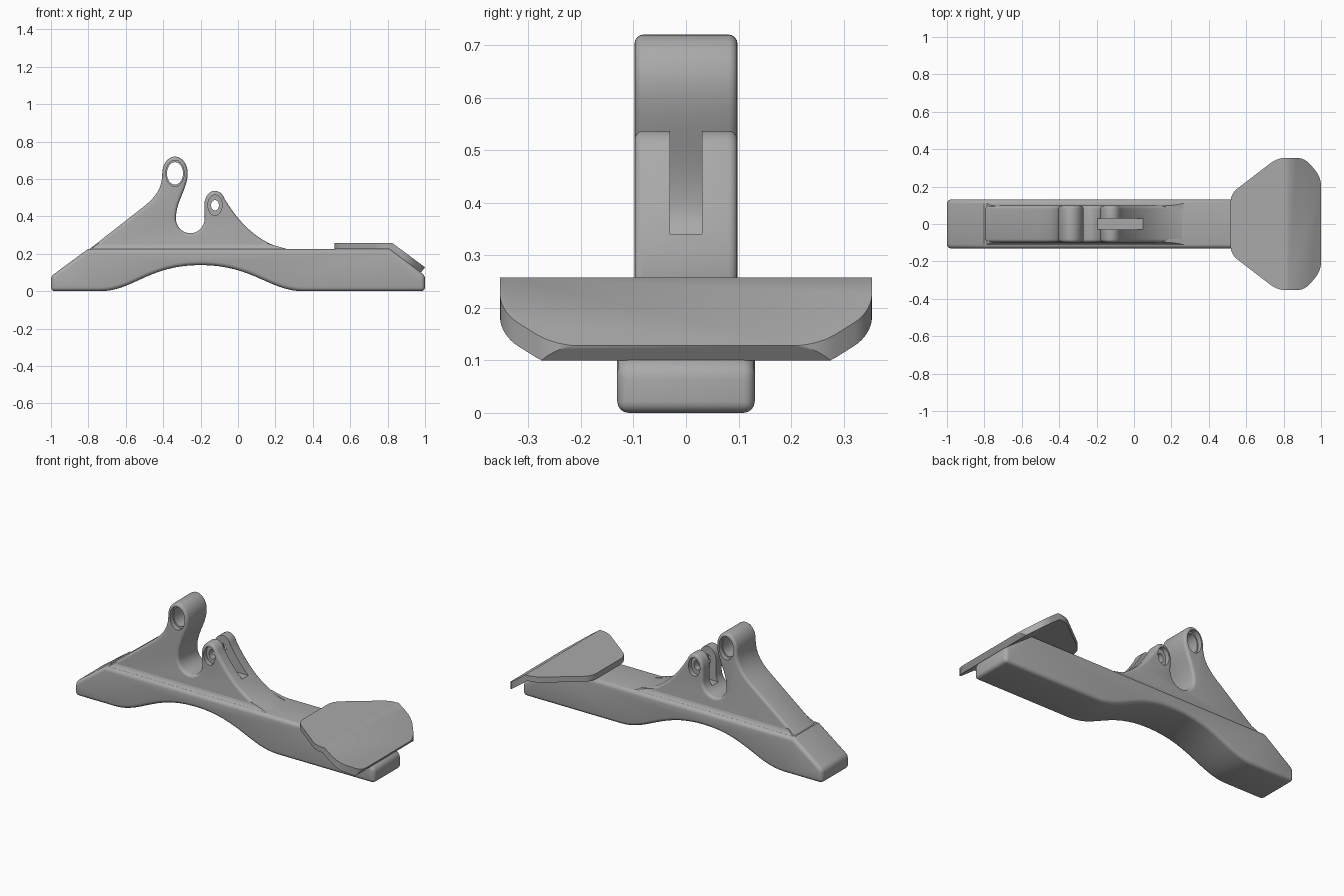
import bpy, bmesh
from math import sin, cos, radians
from mathutils import Vector
from mathutils.geometry import interpolate_bezier

if "Cube" in bpy.data.objects:
    bpy.data.objects.remove(bpy.data.objects["Cube"])

grey = bpy.data.materials.new("plain grey")
grey.use_nodes = True
colour = (0.40, 0.40, 0.40, 1)
grey.diffuse_color = colour
grey.node_tree.nodes["Principled BSDF"].inputs["Base Color"].default_value = colour


def curve(a, b, c, d, n=16):
    pts = interpolate_bezier(*[Vector((p[0], p[1], 0)) for p in (a, b, c, d)], n)
    return [(p.x, p.y) for p in pts]


def arc(cx, cz, rx, rz, start, end, n=20):
    angles = [radians(start + (end - start) * i / n) for i in range(n + 1)]
    return [(cx + rx * cos(a), cz + rz * sin(a)) for a in angles]


def fillet(points, r):
    """Round every corner of a closed outline."""
    out = []
    for i, p in enumerate(points):
        p, a, b = Vector(p), Vector(points[i - 1]), Vector(points[(i + 1) % len(points)])
        p0, p1 = p + (a - p).normalized() * r, p + (b - p).normalized() * r
        out += curve(p0, p0.lerp(p, 0.6), p1.lerp(p, 0.6), p1, 8)
    return out


def prism(name, outline, low, high, axis="y"):
    """Extrude an outline along the chosen axis."""
    place = {"x": lambda a, b, h: (h, a, b),
             "y": lambda a, b, h: (a, h, b),
             "z": lambda a, b, h: (a, b, h)}[axis]
    clean = [p for i, p in enumerate(outline)
             if (Vector(p) - Vector(outline[i - 1])).length > 1e-3]
    bm = bmesh.new()
    rings = [[bm.verts.new(place(a, b, h)) for a, b in clean] for h in (low, high)]
    for ring in rings:
        bm.faces.new(ring)
    for i in range(len(clean)):
        bm.faces.new((rings[0][i - 1], rings[0][i], rings[1][i], rings[1][i - 1]))
    bmesh.ops.recalc_face_normals(bm, faces=bm.faces)
    if bm.calc_volume(signed=True) < 0:
        bmesh.ops.reverse_faces(bm, faces=bm.faces)
    mesh = bpy.data.meshes.new(name)
    bm.to_mesh(mesh)
    bm.free()
    mesh.materials.append(grey)
    obj = bpy.data.objects.new(name, mesh)
    bpy.context.collection.objects.link(obj)
    return obj


def select(obj):
    bpy.ops.object.select_all(action="DESELECT")
    obj.select_set(True)
    bpy.context.view_layer.objects.active = obj


def soften(obj, width):
    select(obj)
    mod = obj.modifiers.new("rounded rim", "BEVEL")
    mod.width, mod.segments = width, 4
    mod.limit_method, mod.angle_limit = "ANGLE", radians(42)
    mod.use_clamp_overlap = False
    bpy.ops.object.modifier_apply(modifier=mod.name)


def boolean(obj, tool, operation="DIFFERENCE"):
    select(obj)
    mod = obj.modifiers.new("cut", "BOOLEAN")
    mod.object, mod.operation, mod.solver = tool, operation, "EXACT"
    mod.use_self = True
    bpy.ops.object.modifier_apply(modifier=mod.name)
    bpy.data.objects.remove(tool)


def smooth(obj, angle=32):
    select(obj)
    bpy.ops.object.shade_smooth_by_angle(angle=radians(angle))


# Long base with arched underside
base_outline = [(-1, 0), (-1, 0.08), (-0.803, 0.225), (0.81, 0.225), (1, 0.085), (1, 0)]
base_outline += curve((0.35, 0), (0.17, 0), (0.08, 0.14), (-0.2, 0.14))
base_outline += curve((-0.2, 0.14), (-0.48, 0.14), (-0.56, 0), (-0.74, 0))
base = prism("base", base_outline, -0.131, 0.131)
soften(base, 0.022)
smooth(base)

# Narrower upper body with tall lug, gap and short lug
upper_outline = [(-0.82, 0.16), (-0.82, 0.205)]
upper_outline += curve((-0.52, 0.44), (-0.44, 0.50), (-0.405, 0.55), (-0.405, 0.63))
upper_outline += arc(-0.337, 0.63, 0.068, 0.09, 180, 0)
upper_outline += curve((-0.269, 0.63), (-0.269, 0.55), (-0.332, 0.48), (-0.332, 0.39))
upper_outline += arc(-0.255, 0.39, 0.077, 0.08, 180, 360)
upper_outline += arc(-0.123, 0.46, 0.057, 0.077, 180, 25)
upper_outline += curve((-0.0715, 0.4925), (0.01, 0.36), (0.13, 0.225), (0.33, 0.215))
upper_outline += [(0.45, 0.21), (0.45, 0.16)]
upper = prism("upper_body", upper_outline, -0.098, 0.098)
soften(upper, 0.017)

# Recessed pin holes through both lugs
for x, z, hole, recess in ((-0.337, 0.63, (0.043, 0.06), (0.049, 0.07)),
                           (-0.123, 0.46, (0.021, 0.028), (0.038, 0.055))):
    boolean(upper, prism("hole_cutter", arc(x, z, *hole, 0, 348.75, 31), -0.2, 0.2))
    for low, high in ((-0.2, -0.07), (0.07, 0.2)):
        boolean(upper, prism("recess_cutter", arc(x, z, *recess, 0, 348.75, 31), low, high))

# Slot that splits the short lug
slot = [(-0.25, 0.34), (0.1, 0.34), (0.1, 0.6), (-0.25, 0.6)]
boolean(upper, prism("slot_cutter", slot, -0.03, 0.03))
smooth(upper)

# Concave shoulders blending the upper body into the base
for side, name in ((-1, "front_shoulder"), (1, "back_shoulder")):
    section = curve((0.122, 0.215), (0.108, 0.226), (0.1, 0.235), (0.097, 0.255), 8)
    section += [(0.08, 0.255), (0.08, 0.215)]
    shoulder = prism(name, [(side * y, z) for y, z in section], -0.8, 0.3, "x")
    for v in shoulder.data.vertices:
        rise = v.co.z - 0.215
        v.co.x += rise / 0.75 if v.co.x < 0 else -rise * 3.5
    smooth(shoulder)

# Bent pad on the end
half = [(0.516, 0.161), (0.767, 0.354), (0.913, 0.354), (1.0, 0.25)]
outline = half + [(x, -y) for x, y in reversed(half)]
pad = prism("end_pad", fillet(outline, 0.045), 0, 0.5, "z")
strip = [(0.4, 0.225), (0.81, 0.225), (0.978, 0.1), (1.0, 0.128), (0.825, 0.258), (0.4, 0.258)]
boolean(pad, prism("strip_cutter", strip, -0.6, 0.6), "INTERSECT")
smooth(pad, 40)
